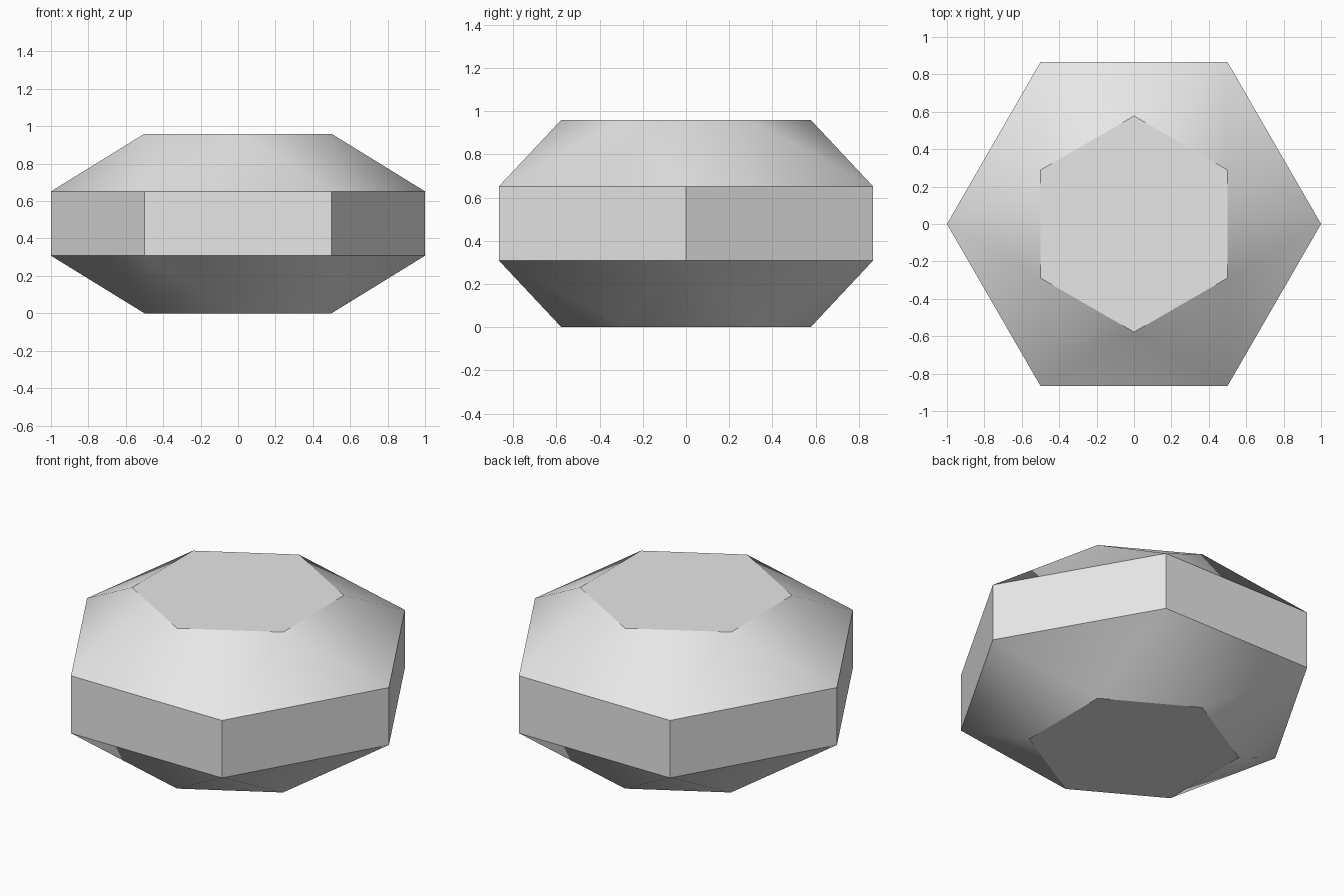
import bpy
import bmesh
from math import cos, sin, pi, radians, sqrt

cube = bpy.data.objects.get("Cube")
if cube:
    bpy.data.objects.remove(cube, do_unlink=True)

SIDES = 6
GIRDLE_RADIUS = 1.0
TABLE_RADIUS = 1 / sqrt(3)
HEIGHT = 0.96
GIRDLE_LOW, GIRDLE_HIGH = 0.308, 0.652

# Plain light grey
grey = bpy.data.materials.new("light grey")
grey.use_nodes = True
colour = (0.8, 0.8, 0.8, 1)
grey.diffuse_color = colour
grey.node_tree.nodes["Principled BSDF"].inputs["Base Color"].default_value = colour

bm = bmesh.new()


def ring(radius, z, turn=0.0):
    """One hexagon of vertices; turn is a fraction of a side."""
    angles = [2 * pi * (i + turn) / SIDES for i in range(SIDES)]
    return [bm.verts.new((radius * cos(a), radius * sin(a), z)) for a in angles]


def facet_band(girdle, table):
    """Alternating triangles between the girdle and a half-turned flat hexagon."""
    for i in range(SIDES):
        j = (i + 1) % SIDES
        bm.faces.new((girdle[i], girdle[j], table[i]))
        bm.faces.new((table[i], girdle[j], table[j]))
    bm.faces.new(table)


# Upright girdle walls
low = ring(GIRDLE_RADIUS, GIRDLE_LOW)
high = ring(GIRDLE_RADIUS, GIRDLE_HIGH)
for i in range(SIDES):
    j = (i + 1) % SIDES
    bm.faces.new((low[i], low[j], high[j], high[i]))

# Crown and base facets
facet_band(high, ring(TABLE_RADIUS, HEIGHT, 0.5))
facet_band(low, ring(TABLE_RADIUS, 0.0, 0.5))

bmesh.ops.recalc_face_normals(bm, faces=bm.faces)
mesh = bpy.data.meshes.new("cut_gem")
bm.to_mesh(mesh)
bm.free()
mesh.materials.append(grey)

gem = bpy.data.objects.new("cut_gem", mesh)
bpy.context.collection.objects.link(gem)

# Soft facets within each band, crisp edges at the girdle and the flats
bpy.ops.object.select_all(action="DESELECT")
gem.select_set(True)
bpy.context.view_layer.objects.active = gem
bpy.ops.object.shade_smooth_by_angle(angle=radians(28))
